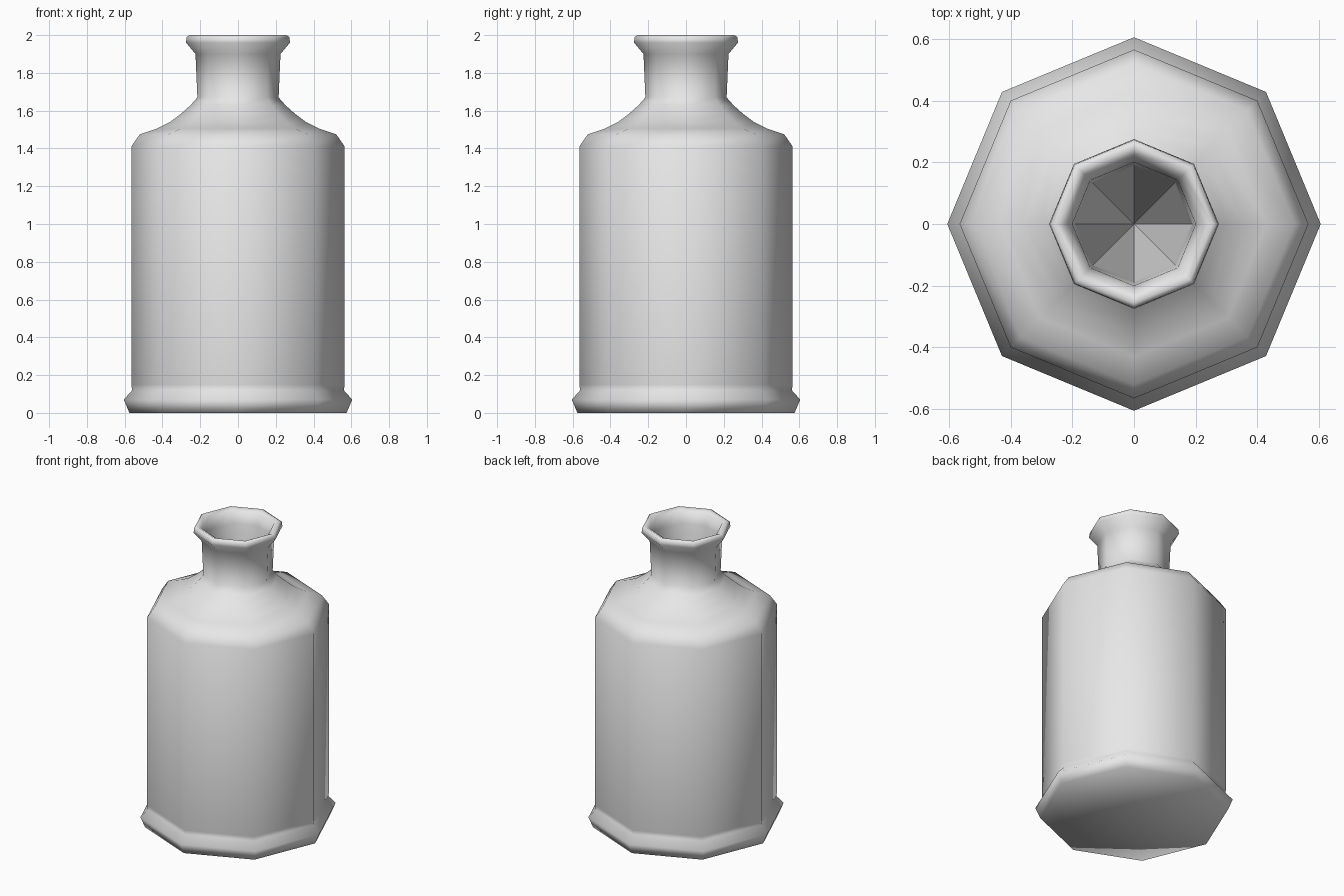
import bpy
import bmesh
import math

cube = bpy.data.objects.get("Cube")
if cube:
    bpy.data.objects.remove(cube, do_unlink=True)

SIDES = 8

grey = bpy.data.materials.new("plain grey")
grey.use_nodes = True
grey.diffuse_color = (0.8, 0.8, 0.8, 1)
grey.node_tree.nodes["Principled BSDF"].inputs["Base Color"].default_value = (0.8, 0.8, 0.8, 1)


def lathe(name, profile, smooth=True):
    """Turn a (radius, height) profile into an eight-sided shape."""
    bm = bmesh.new()
    rings = []
    for r, z in profile:
        if r == 0:
            rings.append([bm.verts.new((0, 0, z))] * SIDES)
        else:
            rings.append([bm.verts.new((r * math.cos(math.tau * i / SIDES),
                                        r * math.sin(math.tau * i / SIDES), z))
                          for i in range(SIDES)])
    for low, high in zip(rings, rings[1:]):
        for i in range(SIDES):
            j = (i + 1) % SIDES
            corners = dict.fromkeys((low[i], low[j], high[j], high[i]))
            bm.faces.new(list(corners)).smooth = smooth
    mesh = bpy.data.meshes.new(name)
    bm.to_mesh(mesh)
    bm.free()
    mesh.materials.append(grey)
    obj = bpy.data.objects.new(name, mesh)
    bpy.context.collection.objects.link(obj)
    return obj


# Outer shell: base, foot ring, body, sloping shoulder, neck, lip, inner neck
foot = [(0, 0), (0.575, 0), (0.605, 0.07), (0.56, 0.12), (0.565, 0.15)]
shoulder = [(0.565, 1.41), (0.52, 1.475), (0.43, 1.505), (0.36, 1.54),
            (0.30, 1.585), (0.25, 1.63), (0.215, 1.67)]
lip = [(0.225, 1.9), (0.275, 1.96), (0.272, 1.99), (0.255, 2.0)]
throat = [(0.225, 1.985), (0.20, 1.91), (0.19, 1.66)]
lathe("bottle_shell", foot + shoulder + lip + throat)

# Hollow inside: faceted funnel narrowing to the base
lathe("bottle_inside", [(0.19, 1.66), (0.185, 1.6), (0, 0.01)], smooth=False)
